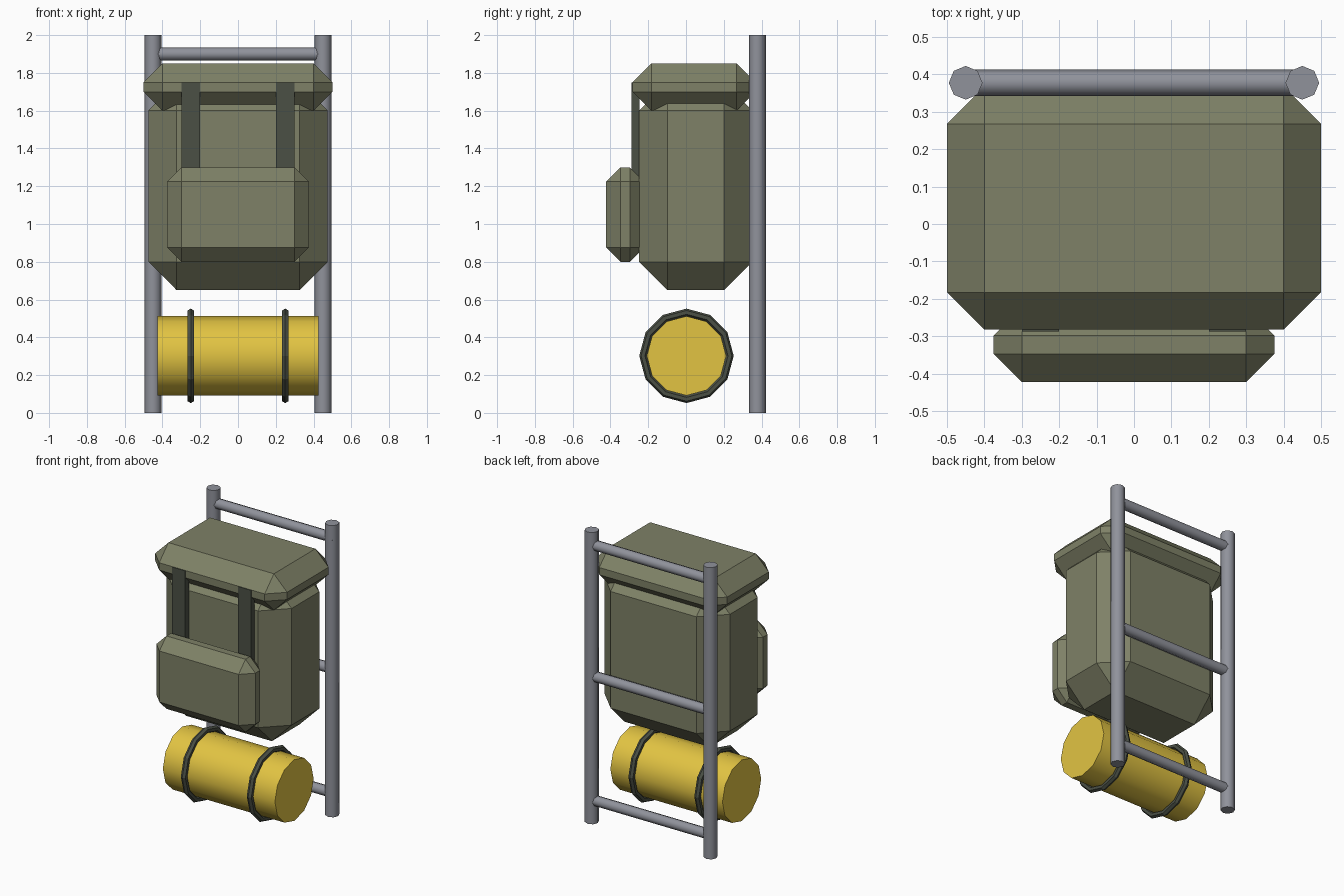
import bpy
from math import radians

cube = bpy.data.objects.get("Cube")
if cube:
    bpy.data.objects.remove(cube, do_unlink=True)


def material(name, r, g, b):
    m = bpy.data.materials.new(name)
    m.use_nodes = True
    m.diffuse_color = (r, g, b, 1)
    m.node_tree.nodes["Principled BSDF"].inputs["Base Color"].default_value = (r, g, b, 1)
    return m


OLIVE = material("olive canvas", 0.21, 0.22, 0.135)
STRAP = material("dark strap", 0.07, 0.08, 0.06)
METAL = material("grey metal", 0.28, 0.29, 0.33)
YELLOW = material("yellow foam", 0.76, 0.55, 0.055)


def finish(name, mat, smooth=False):
    ob = bpy.context.object
    ob.name = name
    ob.data.materials.append(mat)
    if smooth:
        bpy.ops.object.shade_smooth_by_angle(angle=radians(62))
    return ob


def box(name, mat, center, size, bevel=0):
    bpy.ops.mesh.primitive_cube_add(size=1, location=center)
    ob = finish(name, mat)
    ob.scale = size
    bpy.ops.object.transform_apply(location=False, rotation=False, scale=True)
    if bevel:
        mod = ob.modifiers.new("chamfer", "BEVEL")
        mod.width, mod.segments, mod.limit_method = bevel, 1, "NONE"


def rod(name, mat, center, radius, length, sides, across=False):
    bpy.ops.mesh.primitive_cylinder_add(
        vertices=sides, radius=radius, depth=length, location=center,
        rotation=(0, radians(90) if across else 0, 0))
    finish(name, mat, True)


# Canvas bag, lid and front pocket
box("bag_body", OLIVE, (0, 0.0525, 1.2), (0.95, 0.6, 1.1), 0.15)
box("lid", OLIVE, (0, 0.0425, 1.725), (1.0, 0.65, 0.25), 0.1)
box("front_pocket", OLIVE, (0, -0.3225, 1.05), (0.75, 0.2, 0.5), 0.075)

# Frame rungs
FRAME_Y = 0.3775
for label, z in (("lower", 0.15), ("middle", 1.0), ("upper", 1.9)):
    rod(label + "_rung", METAL, (0, FRAME_Y, z), 0.035, 0.95, 8, True)

# Bedroll
ROLL_Y, ROLL_Z = 0.0025, 0.302
rod("bedroll", YELLOW, (0, ROLL_Y, ROLL_Z), 0.21, 0.85, 12, True)

# Paired parts: frame poles, lid straps and bedroll bands
for side, s in (("left", 1), ("right", -1)):
    rod(side + "_pole", METAL, (s * 0.45, FRAME_Y, 1.0), 0.045, 2.0, 8)
    box(side + "_lid_strap", STRAP, (s * 0.25, -0.2675, 1.45), (0.1, 0.04, 0.6))
    bpy.ops.mesh.primitive_torus_add(
        location=(s * 0.25, ROLL_Y, ROLL_Z), rotation=(0, radians(90), 0),
        major_radius=0.23, minor_radius=0.02, major_segments=12, minor_segments=6)
    finish(side + "_bedroll_band", STRAP)
